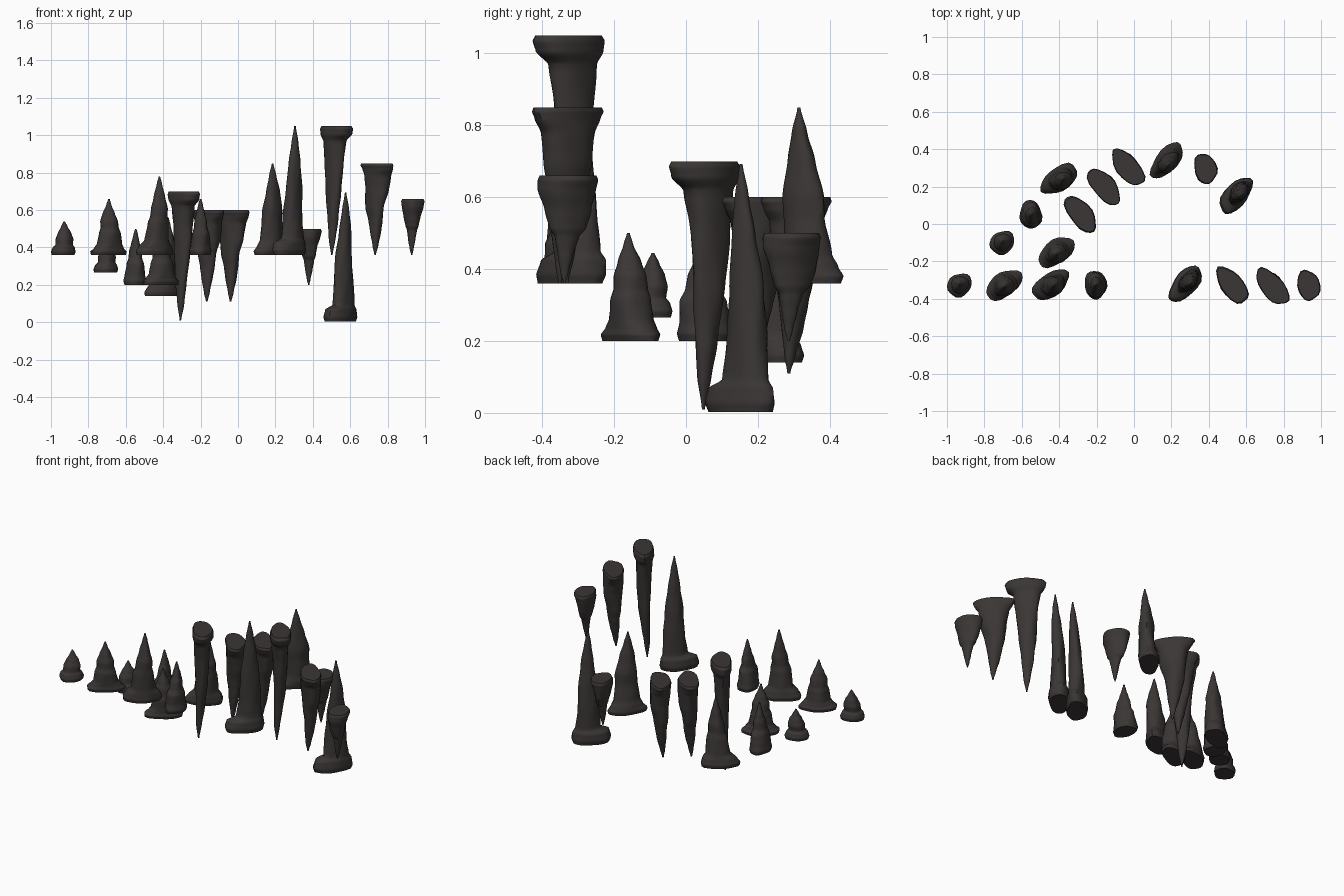
import bpy, bmesh, math, random
from mathutils import Vector

random.seed(4)
SEG, SUB = 18, 5

rock = bpy.data.materials.new("dark_rock")
rock.diffuse_color = (0.042, 0.037, 0.035, 1)

# Profiles: section angle in degrees, then rows of
# (distance from the thick end, offset x, offset y, half length, half width)
GIANT_UP = (50, [(0, 0, 0, .108, .056), (.025, 0, 0, .116, .062), (.065, .003, .003, .108, .058),
                 (.09, .018, .015, .075, .046), (.2, .018, .016, .064, .042), (.35, .022, .014, .054, .036),
                 (.5, .028, .008, .036, .027), (.6, .03, .003, .021, .017), (.69, .03, 0, .004, .004)])
LARGE_UP = (50, [(0, 0, 0, .112, .054), (.02, 0, 0, .117, .058), (.045, .004, 0, .095, .058),
                 (.08, .006, -.004, .078, .05), (.18, .008, -.012, .066, .042), (.24, .01, -.012, .064, .045),
                 (.34, .01, -.018, .044, .031), (.42, .01, -.024, .023, .018), (.49, .01, -.026, .004, .004)])
MEDIUM_UP = (35, [(0, 0, 0, .108, .058), (.02, 0, 0, .112, .063), (.045, .004, 0, .1, .06),
                  (.08, .01, 0, .07, .055), (.17, .015, -.004, .06, .05), (.21, .02, -.005, .048, .044),
                  (.25, .024, -.004, .046, .043), (.31, .025, -.003, .031, .03), (.38, .025, 0, .014, .014),
                  (.42, .025, 0, .004, .004)])
SMALL_WIDE_UP = (35, [(0, 0, 0, .107, .058), (.018, 0, 0, .11, .064), (.035, .003, 0, .09, .06),
                      (.06, .005, -.002, .07, .058), (.115, .007, -.006, .06, .055), (.145, .007, -.006, .05, .047),
                      (.18, .006, -.008, .05, .044), (.22, .005, -.008, .034, .033), (.27, .005, -.01, .013, .013),
                      (.3, .005, -.01, .004, .004)])
SMALL_UP = (95, [(0, 0, 0, .072, .055), (.02, 0, 0, .077, .06), (.05, 0, 0, .07, .054),
                 (.11, .004, -.004, .066, .047), (.145, .005, -.005, .048, .036), (.18, .005, -.003, .043, .033),
                 (.22, .005, 0, .028, .023), (.27, .005, 0, .012, .012), (.3, .005, 0, .004, .004)])
STUB_UP = (40, [(0, 0, 0, .065, .056), (.018, 0, 0, .07, .06), (.04, 0, 0, .062, .055), (.055, .002, 0, .048, .045),
                (.085, .003, .004, .049, .045), (.12, .004, .008, .036, .033), (.15, .004, .008, .018, .018),
                (.18, .004, .008, .004, .004)])
GIANT_DOWN = (-52, [(0, 0, 0, .108, .055), (.015, 0, 0, .117, .06), (.045, -.002, .002, .11, .06),
                    (.08, -.01, .01, .078, .048), (.2, -.011, .013, .062, .042), (.35, -.013, .012, .05, .035),
                    (.5, -.019, .005, .034, .025), (.6, -.022, -.002, .021, .017), (.69, -.023, -.005, .004, .004)])
LARGE_DOWN = (-50, [(0, -.003, 0, .114, .056), (.012, -.003, 0, .118, .06), (.03, 0, 0, .108, .058),
                    (.07, 0, .004, .085, .058), (.15, 0, .005, .074, .053), (.24, -.01, .003, .056, .042),
                    (.3, -.007, 0, .045, .034), (.36, -.008, -.005, .034, .028), (.44, -.009, -.013, .016, .015),
                    (.49, -.01, -.016, .004, .004)])
SMALL_DOWN = (-75, [(0, 0, 0, .078, .056), (.012, 0, 0, .083, .061), (.04, -.002, -.004, .081, .056),
                    (.1, -.005, -.002, .066, .043), (.145, -.003, -.003, .052, .034), (.17, -.002, -.005, .034, .026),
                    (.22, -.003, -.008, .022, .019), (.27, -.004, -.01, .011, .01), (.3, -.004, -.01, .003, .003)])


def smooth_rows(rows):
    """Monotone-ish interpolation between profile rows."""
    out = []
    for r0, r1 in zip(rows, rows[1:]):
        for k in range(SUB):
            t = k / SUB
            s = t * t * (3 - 2 * t) * .5 + t * .5
            out.append([r0[0] + (r1[0] - r0[0]) * t] + [p + (q - p) * s for p, q in zip(r0[1:], r1[1:])])
    return out + [list(rows[-1])]


def dripstone(name, profile, x, y, z, hanging=False):
    angle, rows = math.radians(profile[0]), smooth_rows(profile[1])
    total = rows[-1][0]
    sign = -1 if hanging else 1
    p1, p2 = random.uniform(0, 6), random.uniform(0, 6)
    ca, sa = math.cos(angle), math.sin(angle)
    bm = bmesh.new()
    rings = []
    for h, ox, oy, a, b in rows:
        ring = []
        for i in range(SEG):
            t = math.tau * i / SEG
            # lumpy flowstone surface
            n = 1 + .05 * math.sin(3 * t + p1 + h * 14) + .03 * math.sin(5 * t + p2 - h * 25)
            u, v = a * n * math.cos(t), b * n * math.sin(t)
            ring.append(bm.verts.new((ox + u * ca - v * sa, oy + u * sa + v * ca, sign * h)))
        rings.append(ring)
    for r0, r1 in zip(rings, rings[1:]):
        for i in range(SEG):
            j = (i + 1) % SEG
            bm.faces.new((r0[i], r0[j], r1[j], r1[i]))
    bm.faces.new(rings[0])
    bm.faces.new(rings[-1])
    bmesh.ops.recalc_face_normals(bm, faces=bm.faces)
    me = bpy.data.meshes.new(name)
    bm.to_mesh(me)
    bm.free()
    me.materials.append(rock)
    ob = bpy.data.objects.new(name, me)
    ob.location = Vector((x, y, z))
    bpy.context.collection.objects.link(ob)
    bpy.ops.object.select_all(action='DESELECT')
    ob.select_set(True)
    bpy.context.view_layer.objects.active = ob
    bpy.ops.object.shade_smooth_by_angle(angle=math.radians(50))


# Stalagmites: profile, x, y, base height
for i, args in enumerate([
        (STUB_UP, -.933, -.327, .36), (SMALL_WIDE_UP, -.695, -.325, .36), (MEDIUM_UP, -.445, -.325, .36),
        (SMALL_UP, -.205, -.325, .36), (GIANT_UP, .275, -.32, .36), (SMALL_WIDE_UP, -.415, -.15, .2),
        (STUB_UP, -.705, -.1, .265), (SMALL_UP, -.552, .05, .2), (MEDIUM_UP, -.4, .24, .14),
        (LARGE_UP, .175, .34, .36), (GIANT_UP, .545, .153, .003)]):
    dripstone(f"stalagmite_{i + 1}", *args)

# Stalactites: profile, x, y, top height
for i, args in enumerate([
        (GIANT_DOWN, .525, -.327, 1.05), (LARGE_DOWN, .743, -.335, .85), (SMALL_DOWN, .933, -.328, .66),
        (GIANT_DOWN, -.285, .053, .7), (LARGE_DOWN, -.157, .2, .6), (LARGE_DOWN, -.03, .302, .6),
        (SMALL_DOWN, .382, .296, .5)]):
    dripstone(f"stalactite_{i + 1}", *args, hanging=True)
